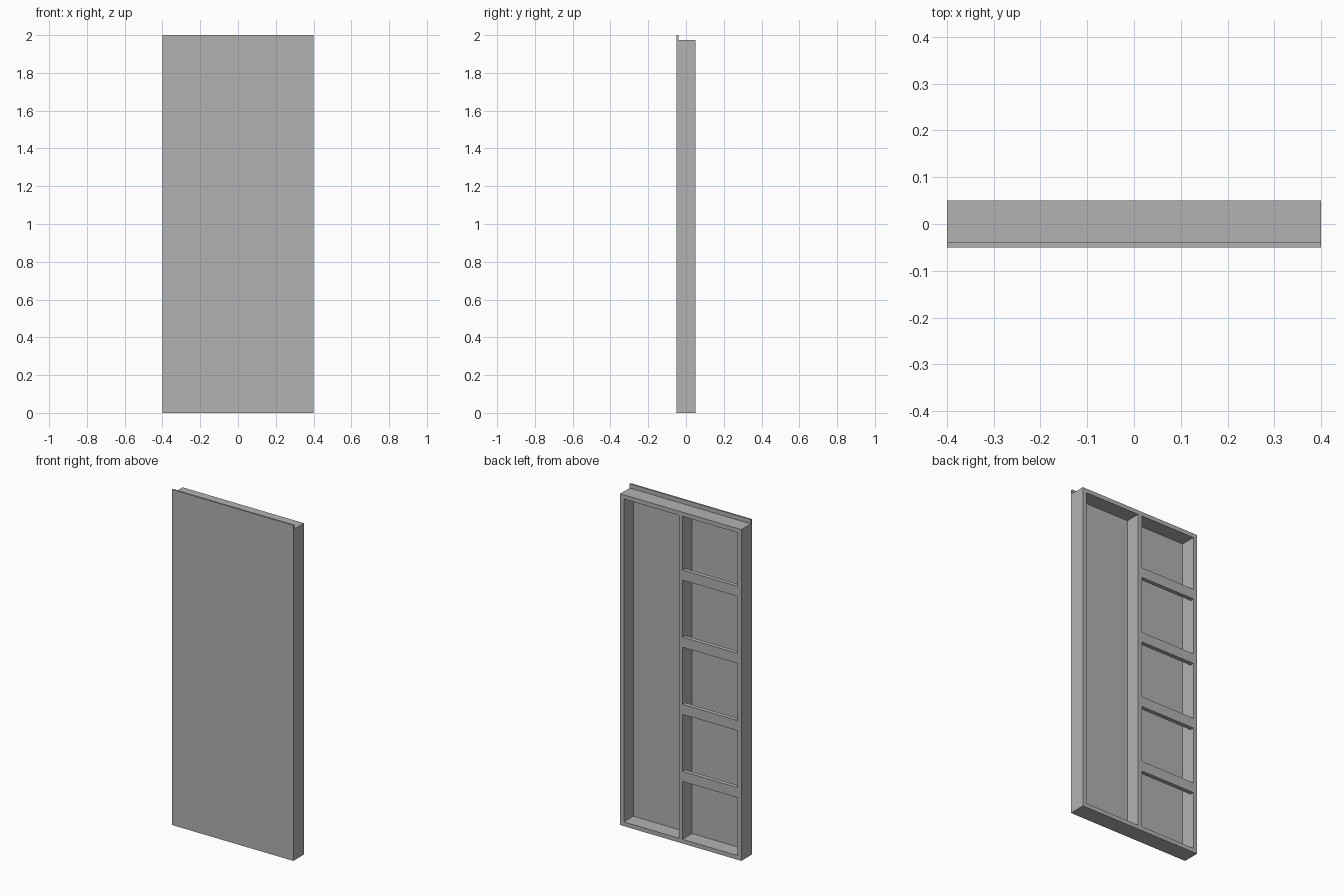
import bpy

if "Cube" in bpy.data.objects:
    bpy.data.objects.remove(bpy.data.objects["Cube"], do_unlink=True)

# Single flat grey
grey = bpy.data.materials.new("plain_grey")
grey.use_nodes = True
colour = (0.448, 0.448, 0.448, 1)
grey.diffuse_color = colour
grey.node_tree.nodes["Principled BSDF"].inputs["Base Color"].default_value = colour


def box(name, x, y, z):
    """Box spanning the (low, high) pairs x, y and z."""
    spans = (x, y, z)
    bpy.ops.mesh.primitive_cube_add(size=1, location=[(a + b) / 2 for a, b in spans])
    obj = bpy.context.object
    obj.name = name
    obj.scale = [b - a for a, b in spans]
    bpy.ops.object.transform_apply(location=False, rotation=False, scale=True)
    obj.data.materials.append(grey)
    return obj


half_w, front, back = 0.4, -0.05, 0.05
sheet_back = -0.04      # rear of the facing sheet
frame_top = 1.975       # the sheet rises past the frame
board = 0.025           # board thickness
inner = half_w - board
depth = (sheet_back, back)

# Facing sheet
box("front_sheet", (-half_w, half_w), (front, sheet_back), (0, 2))

# Outer frame
box("left_stile", (inner, half_w), depth, (0, frame_top))
box("right_stile", (-half_w, -inner), depth, (0, frame_top))
box("bottom_rail", (-inner, inner), depth, (0, board))
box("top_rail", (-inner, inner), depth, (frame_top - board, frame_top))

# Upright between the open bay and the railed bay
box("centre_stile", (-board / 2, board / 2), depth, (board, frame_top - board))

# Shallow cross battens flush with the back
for i in range(1, 5):
    z = 0.4 * i
    box(f"cross_batten_{i}", (-inner, -board / 2), (back - board, back), (z - 0.03, z + 0.03))
